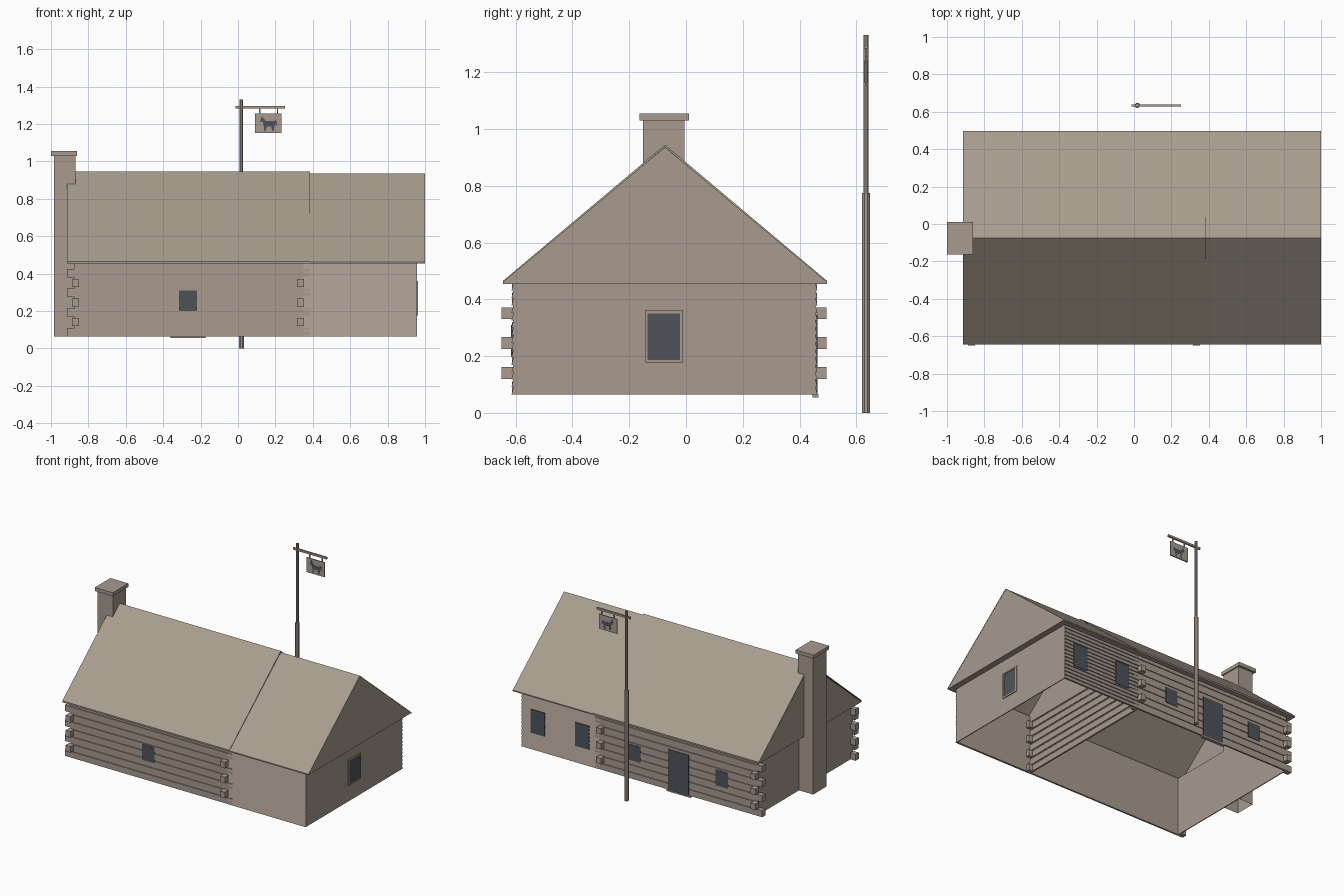
import bpy, bmesh, math

cube = bpy.data.objects.get("Cube")
if cube:
    bpy.data.objects.remove(cube)


def material(name, srgb):
    lin = [((c / 255 + 0.055) / 1.055) ** 2.4 for c in srgb] + [1]
    m = bpy.data.materials.new(name)
    m.use_nodes = True
    m.diffuse_color = lin
    m.node_tree.nodes["Principled BSDF"].inputs["Base Color"].default_value = lin
    return m


TIMBER = material("weathered timber", (168, 154, 143))
SHINGLE = material("roof shingle", (168, 157, 143))
GLASS = material("dark slate", (78, 84, 90))


def finish(name, bm, mat):
    bmesh.ops.recalc_face_normals(bm, faces=bm.faces)
    me = bpy.data.meshes.new(name)
    bm.to_mesh(me)
    bm.free()
    me.materials.append(mat)
    ob = bpy.data.objects.new(name, me)
    bpy.context.collection.objects.link(ob)
    return ob


def add_box(bm, x0, x1, y0, y1, z0, z1):
    vs = bmesh.ops.create_cube(bm, size=1)["verts"]
    for v in vs:
        v.co = (x1 if v.co.x > 0 else x0, y1 if v.co.y > 0 else y0, z1 if v.co.z > 0 else z0)
    return vs


def boxes(name, mat, *dims):
    bm = bmesh.new()
    for d in dims:
        add_box(bm, *d)
    return finish(name, bm, mat)


def prism(name, mat, pts, axis, a, b):
    """Extrude a profile along x (points are y, z) or along y (points are x, z)."""
    bm = bmesh.new()
    vs = [bm.verts.new((a, p, z) if axis == "x" else (p, a, z)) for p, z in pts]
    face = bm.faces.new(vs)
    new = bmesh.ops.extrude_face_region(bm, geom=[face])["geom"]
    for v in new:
        if isinstance(v, bmesh.types.BMVert):
            v.co["xyz".index(axis)] = b
    return finish(name, bm, mat)


# Main dimensions
LEFT, MID, RIGHT = -0.875, 0.35, 0.957
FRONT, BACK = -0.607, 0.455
BASE, EAVE = 0.065, 0.457
EAVE_F, EAVE_B, RIDGE_Y = -0.645, 0.497, -0.074
T = 0.006

# Wall shell, open underneath
TOP = EAVE + 0.02
boxes("front_wall", TIMBER, (LEFT, RIGHT, FRONT, FRONT + T, BASE, TOP))
boxes("back_wall", TIMBER, (LEFT, RIGHT, BACK - T, BACK, BASE, TOP))
boxes("left_wall", TIMBER, (LEFT, LEFT + T, FRONT, BACK, BASE, TOP))
boxes("right_wall", TIMBER, (RIGHT - T, RIGHT, FRONT, BACK, BASE, TOP))
boxes("partition_wall", TIMBER, (MID - T, MID, FRONT, BACK, BASE, TOP))

# Logs standing slightly proud of the cabin walls
step = (EAVE - BASE) / 7.5
logs = bmesh.new()
for i in range(8):
    z0 = BASE + i * step
    z1 = min(z0 + step - 0.01, EAVE)
    add_box(logs, LEFT, MID, FRONT - T, FRONT, z0, z1)
    add_box(logs, LEFT, MID, BACK, BACK + T, z0, z1)
    add_box(logs, MID, MID + T, FRONT + T, BACK - T, z0, z1)
finish("wall_logs", logs, TIMBER)

# Crossed log ends at the cabin corners
ends = bmesh.new()
for i in range(4):
    z = BASE + i * 0.105
    for y0, y1 in ((FRONT - T, FRONT + 0.03), (BACK - 0.03, BACK + T)):
        add_box(ends, LEFT - 0.04, LEFT, y0, y1, z, z + 0.045)
        add_box(ends, MID, MID + 0.035, y0, y1, z, z + 0.045)
    if i < 3:
        for x in (LEFT - 0.012, MID - 0.035):
            add_box(ends, x, x + 0.038, -0.65, FRONT, z + 0.055, z + 0.097)
            add_box(ends, x, x + 0.038, BACK, 0.495, z + 0.055, z + 0.097)
finish("corner_log_ends", ends, TIMBER)

# Lapped clapboards on the addition
BOARDS = 15
for name, y, out in (("front_clapboards", FRONT, -1), ("back_clapboards", BACK, 1)):
    h = (EAVE - BASE) / BOARDS
    pts = [(y - out * 0.002, BASE)]
    for i in range(BOARDS):
        pts += [(y + out * 0.008, BASE + i * h), (y + out * 0.001, BASE + (i + 1) * h)]
    pts.append((y - out * 0.002, EAVE))
    prism(name, TIMBER, pts, "x", MID, RIGHT)


# Roofs as thin folded slabs
def roof(name, x0, x1, ridge, eave):
    t = 0.008
    pts = [(EAVE_F, eave), (RIDGE_Y, ridge), (EAVE_B, eave),
           (EAVE_B, eave - t), (RIDGE_Y, ridge - t), (EAVE_F, eave - t)]
    prism(name, SHINGLE, pts, "x", x0, x1)


roof("cabin_roof", -0.915, 0.385, 0.945, 0.465)
roof("addition_roof", 0.385, 1.0, 0.936, 0.461)

# Gables and soffits
for name, x in (("left_gable", -0.914), ("middle_gable", MID), ("right_gable", 0.994)):
    prism(name, TIMBER, [(EAVE_F, EAVE - 0.003), (EAVE_B, EAVE - 0.003), (RIDGE_Y, 0.932)], "x", x, x + 0.005)
boxes("soffits", TIMBER,
      (-0.914, 0.998, EAVE_F, FRONT, EAVE - 0.003, EAVE),
      (-0.914, 0.998, BACK, EAVE_B, EAVE - 0.003, EAVE),
      (-0.914, LEFT, FRONT, BACK, EAVE - 0.003, EAVE),
      (RIGHT, 0.998, FRONT, BACK, EAVE - 0.003, EAVE))

# Chimney, hollow at the foot, with a wider cap
bm = bmesh.new()
add_box(bm, -0.985, -0.868, -0.152, -0.006, BASE, 1.03)
bmesh.ops.delete(bm, geom=[f for f in bm.faces if f.calc_center_median().z < 0.1], context="FACES")
finish("chimney", bm, TIMBER)
boxes("chimney_cap", TIMBER, (-1.0, -0.86, -0.163, 0.01, 1.03, 1.055))

# Windows and door
p = 0.009
boxes("front_window", GLASS, (-0.315, -0.22, FRONT - p, FRONT, 0.2, 0.31))
boxes("back_cabin_windows", GLASS,
      (-0.65, -0.555, BACK, BACK + p, 0.195, 0.305), (0.03, 0.125, BACK, BACK + p, 0.195, 0.305))
boxes("back_addition_windows", GLASS,
      (0.43, 0.54, BACK, BACK + p, 0.18, 0.345), (0.775, 0.885, BACK, BACK + p, 0.18, 0.345))
boxes("back_door", GLASS, (-0.345, -0.185, BACK, BACK + p, BASE, 0.35))
boxes("door_step", TIMBER, (-0.36, -0.175, BACK - 0.01, BACK + 0.012, 0.055, BASE))
boxes("end_window", GLASS, (RIGHT, RIGHT + 0.002, -0.135, -0.022, 0.187, 0.35))
boxes("end_window_frame", TIMBER,
      (RIGHT, RIGHT + 0.006, -0.145, -0.135, 0.177, 0.36), (RIGHT, RIGHT + 0.006, -0.022, -0.011, 0.177, 0.36),
      (RIGHT, RIGHT + 0.006, -0.135, -0.022, 0.35, 0.36), (RIGHT, RIGHT + 0.006, -0.135, -0.022, 0.177, 0.187))

# Sign post with stepped octagonal shaft
SX, SY = 0.018, 0.634


def shaft(name, r, z0, z1):
    pts = [(SX + r * math.cos(math.pi * (k + 0.5) / 4), SY + r * math.sin(math.pi * (k + 0.5) / 4)) for k in range(8)]
    bm = bmesh.new()
    low = [bm.verts.new((x, y, z0)) for x, y in pts]
    high = [bm.verts.new((x, y, z1)) for x, y in pts]
    bm.faces.new(low)
    bm.faces.new(high)
    for k in range(8):
        n = (k + 1) % 8
        bm.faces.new((low[k], low[n], high[n], high[k]))
    finish(name, bm, TIMBER)


shaft("post_lower", 0.015, 0, 0.775)
shaft("post_upper", 0.01, 0.775, 1.332)
boxes("sign_arm", TIMBER, (-0.013, 0.25, SY - 0.006, SY + 0.006, 1.283, 1.297))
boxes("sign_hangers", TIMBER, *[(x, x + 0.007, SY - 0.003, SY + 0.003, 1.255, 1.285) for x in (0.112, 0.208)])
boxes("sign_board", TIMBER, (0.09, 0.232, SY - 0.004, SY + 0.004, 1.153, 1.255))

# Painted horse shape, showing on both faces of the board
horse = [(0.118, 1.212), (0.128, 1.243), (0.135, 1.232), (0.15, 1.215), (0.185, 1.215), (0.205, 1.22),
         (0.212, 1.19), (0.198, 1.2), (0.19, 1.162), (0.182, 1.162), (0.178, 1.188), (0.152, 1.188),
         (0.15, 1.162), (0.14, 1.162), (0.137, 1.195), (0.133, 1.212)]
prism("sign_horse", GLASS, horse, "y", SY - 0.0048, SY + 0.0048)
